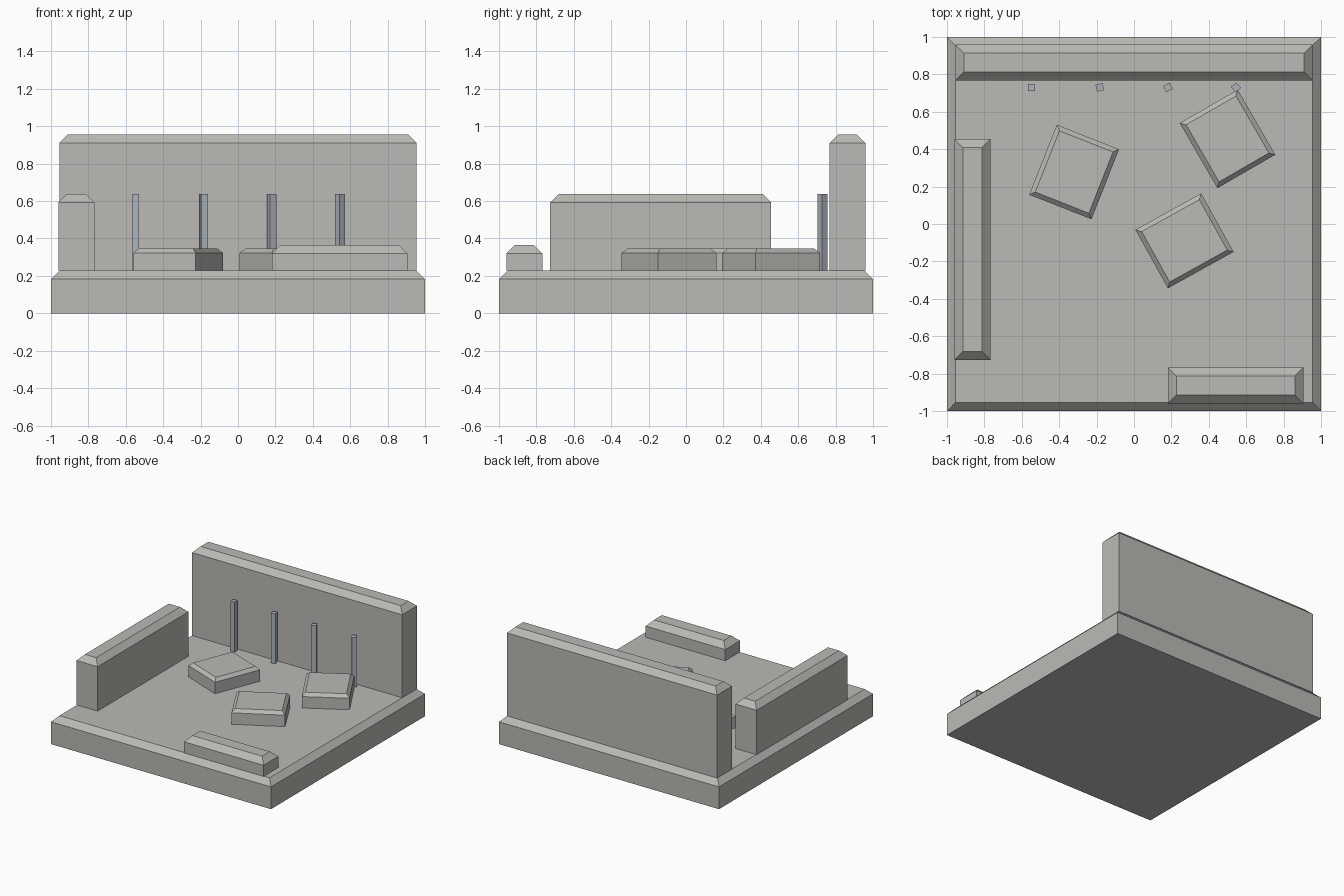
import bpy, bmesh, math

if "Cube" in bpy.data.objects:
    bpy.data.objects.remove(bpy.data.objects["Cube"])


def material(name, rgb):
    m = bpy.data.materials.new(name)
    m.diffuse_color = (*rgb, 1)
    m.use_nodes = True
    m.node_tree.nodes["Principled BSDF"].inputs["Base Color"].default_value = m.diffuse_color
    return m


STONE = material("stone", (0.50, 0.49, 0.46))
IRON = material("iron", (0.42, 0.45, 0.50))


def block(name, center, size, z0, z1, chamfer=0.0, angle=0.0, mat=STONE):
    """Upright box whose top rim is chamfered, turned about z."""
    w, d = size[0] / 2, size[1] / 2
    rings = [(0, z0), (0, z1 - chamfer), (chamfer, z1)] if chamfer else [(0, z0), (0, z1)]
    bm = bmesh.new()
    loops = []
    for inset, z in rings:
        x, y = w - inset, d - inset
        loops.append([bm.verts.new((sx * x, sy * y, z - z0))
                      for sx, sy in ((-1, -1), (1, -1), (1, 1), (-1, 1))])
    for a, b in zip(loops, loops[1:]):
        for i in range(4):
            j = (i + 1) % 4
            bm.faces.new((a[i], a[j], b[j], b[i]))
    bm.faces.new(loops[0][::-1])
    bm.faces.new(loops[-1])
    mesh = bpy.data.meshes.new(name)
    bm.to_mesh(mesh)
    bm.free()
    mesh.materials.append(mat)
    ob = bpy.data.objects.new(name, mesh)
    ob.location = (*center, z0)
    ob.rotation_euler.z = math.radians(angle)
    bpy.context.collection.objects.link(ob)
    return ob


FLOOR = 0.228
C = 0.045

# Floor slab and the three ruined walls
block("floor_slab", (0, 0), (2, 2), 0, FLOOR, C)
block("back_wall", (0, 0.864), (1.91, 0.192), FLOOR, 0.955, C)
block("left_wall", (-0.864, -0.136), (0.192, 1.18), FLOOR, 0.638, C)
block("front_wall", (0.543, -0.864), (0.724, 0.192), FLOOR, 0.365, C)

# Loose paving stones
for i, (x, y, a) in enumerate([(-0.32, 0.278, -21.5), (0.27, -0.09, -61), (0.5, 0.455, 30)]):
    block(f"loose_stone_{i + 1}", (x, y), (0.358, 0.402), FLOOR, 0.347, 0.025, a)

# Row of bars in front of the back wall, each turned a little further
for i in range(4):
    block(f"bar_{i + 1}", (-0.547 + 0.364 * i, 0.73), (0.038, 0.038), FLOOR, 0.638,
          angle=13 * i, mat=IRON)
